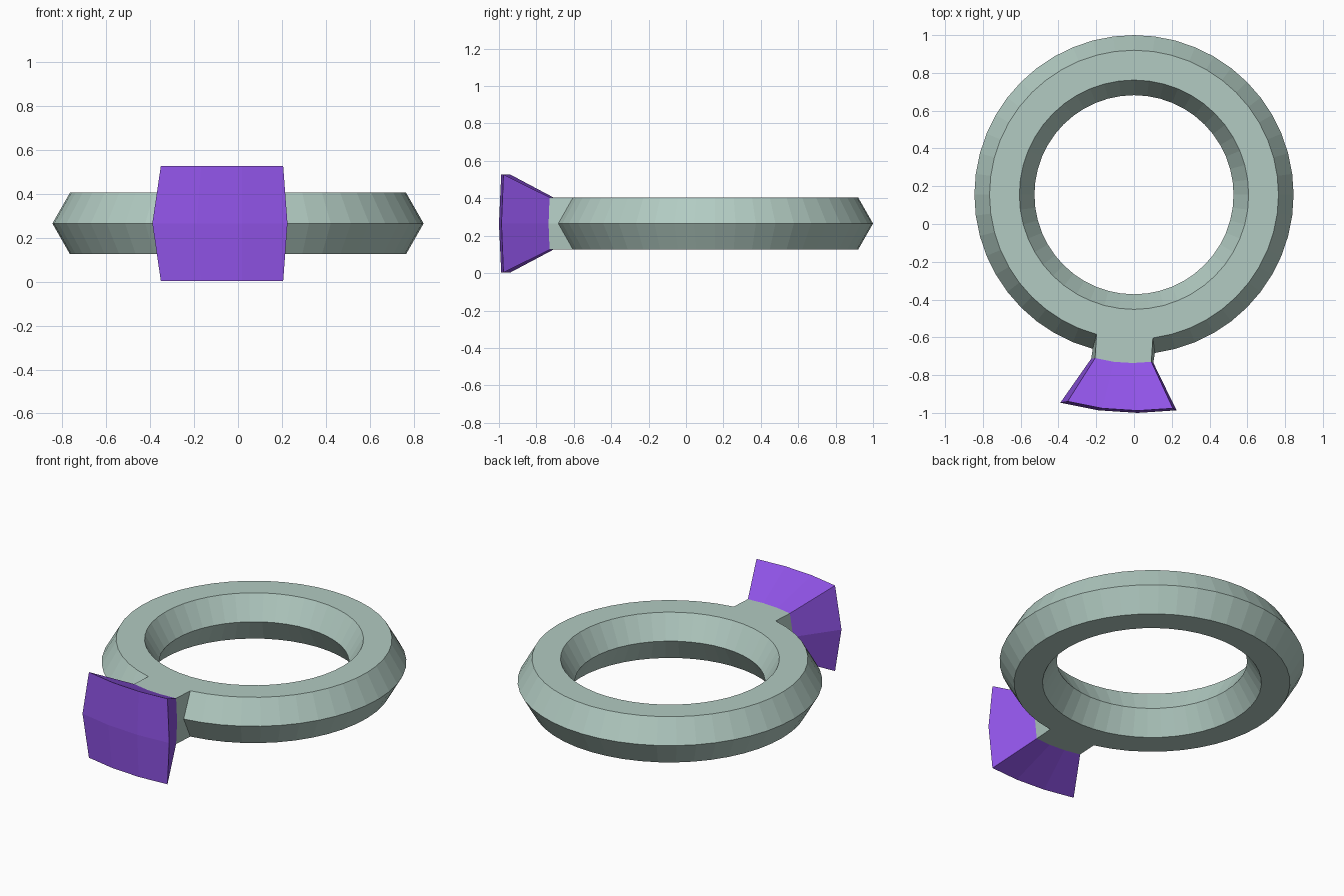
import bpy
import bmesh
from math import sin, cos, radians, tau

cube = bpy.data.objects.get("Cube")
if cube:
    bpy.data.objects.remove(cube, do_unlink=True)

SEGMENTS = 48
STEP = tau / SEGMENTS
CENTRE_Y, MID_Z, HALF_Z = 0.155, 0.265, 0.14
R_OUT, R_RIM = 0.845, 0.765
SECTOR = [-2, -1, 0, 1]          # ring columns the neck grows from


def material(name, colour):
    mat = bpy.data.materials.new(name)
    mat.use_nodes = True
    mat.diffuse_color = (*colour, 1)
    mat.node_tree.nodes["Principled BSDF"].inputs["Base Color"].default_value = (*colour, 1)
    return mat


def finish(bm, name, mat):
    bmesh.ops.recalc_face_normals(bm, faces=bm.faces)
    mesh = bpy.data.meshes.new(name)
    bm.to_mesh(mesh)
    bm.free()
    mesh.materials.append(mat)
    obj = bpy.data.objects.new(name, mesh)
    bpy.context.collection.objects.link(obj)


def section(bm, rim_y, mid_y, shift, scale):
    """Curved patch: four columns, each with top, middle and bottom points."""
    grid = []
    for col in SECTOR:
        a = col * STEP
        column = []
        for level in (1, 0, -1):
            r, base = (R_RIM, rim_y) if level else (R_OUT, mid_y)
            column.append(bm.verts.new((r * sin(a) * scale + shift,
                                        base + r * (1 - cos(a)) * scale,
                                        MID_Z + level * HALF_Z * scale)))
        grid.append(column)
    return grid


def border(grid):
    """Vertices around the edge of a patch, in order."""
    return ([c[0] for c in grid] + [grid[-1][1]]
            + [c[2] for c in reversed(grid)] + [grid[0][1]])


def bridge(bm, a, b):
    a, b = border(a), border(b)
    for i in range(len(a)):
        j = (i + 1) % len(a)
        bm.faces.new((a[i], a[j], b[j], b[i]))


NECK = dict(rim_y=-0.736, mid_y=-0.742, shift=-0.008, scale=1)
FLARE = dict(rim_y=-0.988, mid_y=-1.0, shift=0.019, scale=1.87)

# Ring with a hexagonal cross-section, open where the neck joins
bm = bmesh.new()
profile = [(R_RIM, 1), (R_OUT, 0), (R_RIM, -1), (0.607, -1), (0.527, 0), (0.607, 1)]
rings = {}
for col in range(-SEGMENTS // 2, SEGMENTS // 2):
    a = col * STEP
    rings[col] = [bm.verts.new((r * sin(a), CENTRE_Y - r * cos(a), MID_Z + h * HALF_Z))
                  for r, h in profile]
for col in rings:
    nxt = rings.get(col + 1, rings[-SEGMENTS // 2])
    for k in range(6):
        if k < 2 and col in SECTOR[:-1]:
            continue
        m = (k + 1) % 6
        bm.faces.new((rings[col][k], rings[col][m], nxt[m], nxt[k]))

# Short neck pulled out of the ring
bridge(bm, [rings[c][:3] for c in SECTOR], section(bm, **NECK))
bm.verts.ensure_lookup_table()
finish(bm, "ring_and_neck", material("pale grey green", (0.445, 0.597, 0.539)))

# Flared head with a curved front
bm = bmesh.new()
back, front = section(bm, **NECK), section(bm, **FLARE)
bridge(bm, back, front)
for left, right in zip(front, front[1:]):
    for k in range(2):
        bm.faces.new((left[k], left[k + 1], right[k + 1], right[k]))
for v in [c[1] for c in back[1:-1]]:
    bm.verts.remove(v)
finish(bm, "flared_head", material("purple", (0.283, 0.089, 0.807)))

# Remove the unused inner neck points
mesh = bpy.data.objects["ring_and_neck"].data
bm = bmesh.new()
bm.from_mesh(mesh)
bmesh.ops.delete(bm, geom=[v for v in bm.verts if not v.link_faces], context='VERTS')
bm.to_mesh(mesh)
bm.free()
